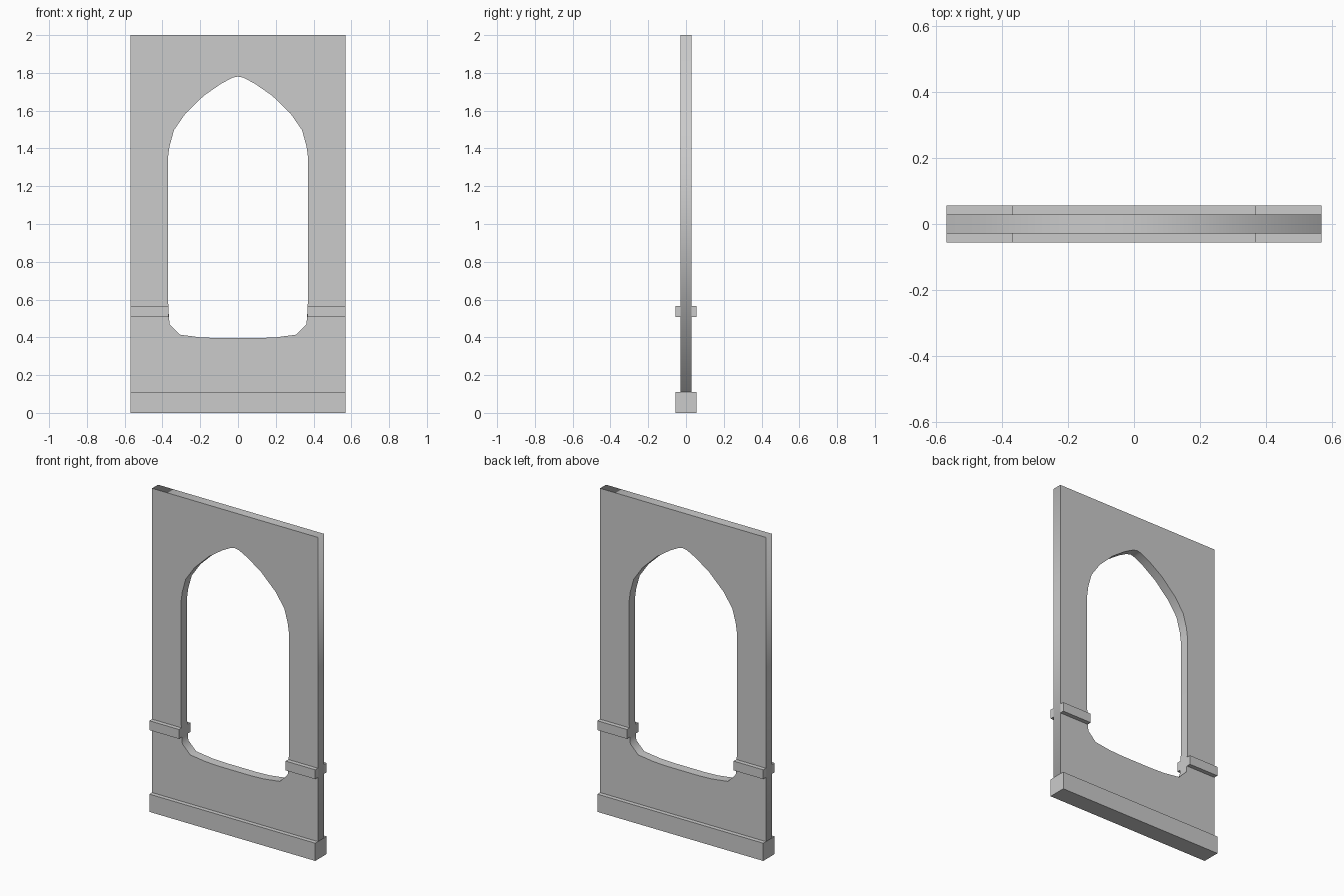
import bpy
from math import pi

if "Cube" in bpy.data.objects:
    bpy.data.objects.remove(bpy.data.objects["Cube"])

W, T, D = 0.57, 0.0295, 0.056   # half width, half wall thickness, half trim depth
PLINTH = 0.11


def box(name, lo, hi):
    bpy.ops.mesh.primitive_cube_add(size=1, location=[(a + b) / 2 for a, b in zip(lo, hi)])
    ob = bpy.context.object
    ob.name = name
    ob.scale = [b - a for a, b in zip(lo, hi)]
    bpy.ops.object.transform_apply(location=False, rotation=False, scale=True)
    return ob


def add_loop(curve, pts):
    s = curve.splines.new('POLY')
    s.points.add(len(pts) - 1)
    for p, (x, z) in zip(s.points, pts):
        p.co = (x, z, 0, 1)
    s.use_cyclic_u = True


# Wall slab with pointed-arch window opening, as an extruded 2D outline
half = [(0.03, 1.774), (0.087, 1.744), (0.18, 1.68), (0.278, 1.585), (0.339, 1.497),
        (0.363, 1.41), (0.371, 1.35), (0.371, 0.61), (0.366, 0.51), (0.362, 0.468),
        (0.308, 0.414), (0.20, 0.40), (0.11, 0.396)]
opening = [(0, 1.781)] + half + [(-x, z) for x, z in reversed(half)]
cu = bpy.data.curves.new("wall", 'CURVE')
cu.dimensions = '2D'
cu.fill_mode = 'BOTH'
cu.extrude = T
add_loop(cu, [(-W, PLINTH), (W, PLINTH), (W, 2), (-W, 2)])
add_loop(cu, opening)
wall = bpy.data.objects.new("wall", cu)
bpy.context.collection.objects.link(wall)
wall.rotation_euler = (pi / 2, 0, 0)
bpy.context.view_layer.objects.active = wall
wall.select_set(True)
bpy.ops.object.convert(target='MESH')

# Plinth along the full base
box("plinth", (-W, -D, 0), (W, D, PLINTH))

# Sill-height rails either side of the opening, front and back
for sx, side in ((-1, "left"), (1, "right")):
    for sy, face in ((-1, "front"), (1, "back")):
        xs = sorted((sx * 0.367, sx * W))
        ys = sorted((sy * T, sy * D))
        box(f"rail_{face}_{side}", (xs[0], ys[0], 0.508), (xs[1], ys[1], 0.566))
